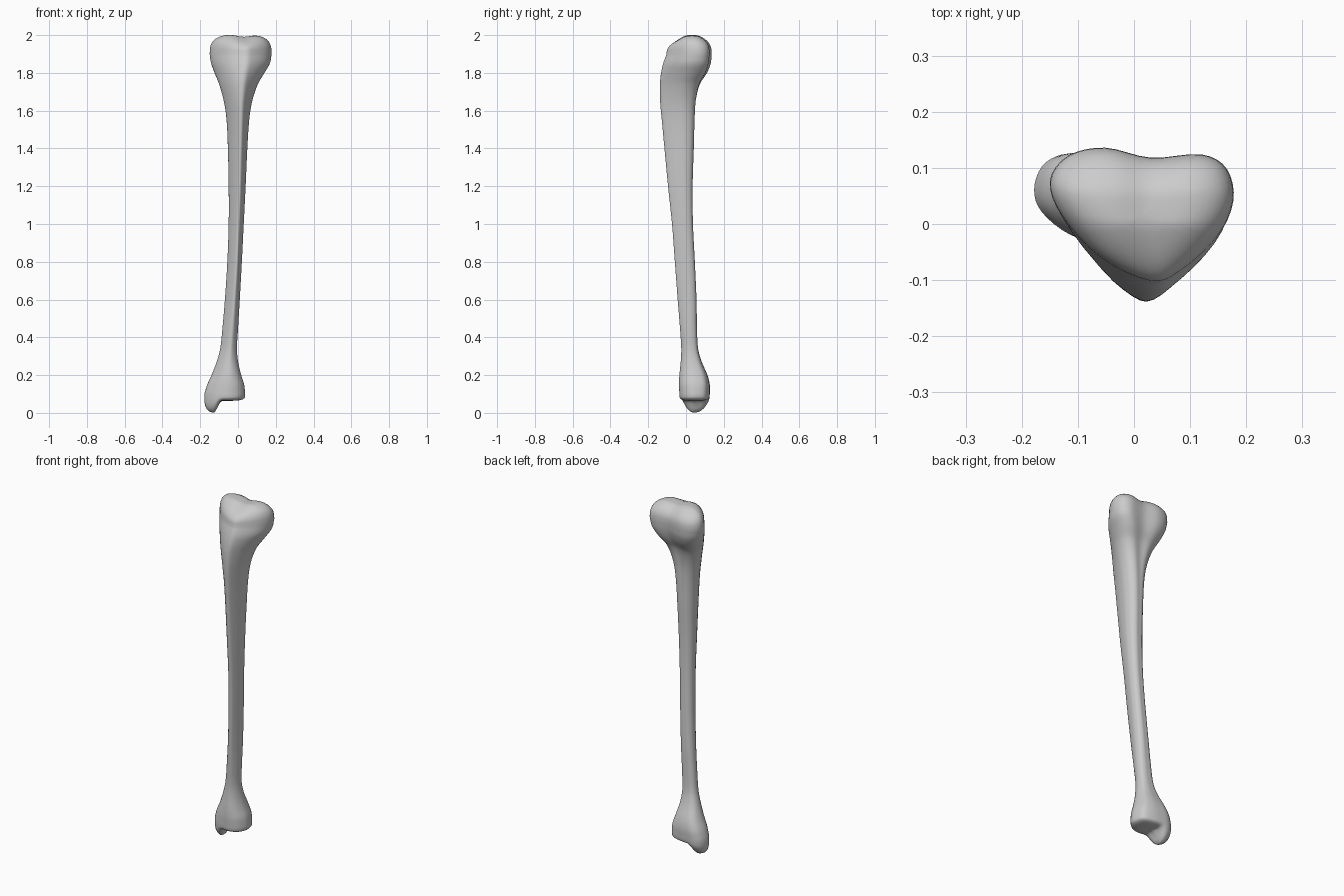
import bpy, bmesh, math

if "Cube" in bpy.data.objects:
    bpy.data.objects.remove(bpy.data.objects["Cube"])

SIDES = 4          # subdivisions per profile point (12 points -> 48 sides)
CAP = 12           # rings in each rounded end

# Normalised cross-sections, anticlockwise from the front crest
PLATEAU = [(.1, -1), (.42, -.85), (.82, -.35), (1, .2), (.93, .68), (.65, .9),
           (.1, .85), (-.4, 1), (-.8, .88), (-1, .5), (-.87, -.02), (-.45, -.65)]
SHAFT = [(.35, -1), (.75, -.5), (.95, 0), (1, .4), (.8, .8), (.4, 1),
         (-.05, 1), (-.5, .95), (-.9, .65), (-1, .2), (-.7, -.3), (-.2, -.76)]
DISTAL = [(.2, -1), (.7, -.8), (.98, -.3), (1, .2), (.85, .7), (.4, .93),
          (-.1, 1), (-.55, .98), (-.87, .72), (-1, .2), (-.87, -.3), (-.4, -.8)]

# z, x min, x max, y min, y max, shape (0 plateau, 1 shaft, 2 distal)
STATIONS = [
    (.10, -.178, .036, -.035, .125, 2), (.15, -.163, .031, -.037, .125, 2),
    (.20, -.140, .016, -.035, .113, 1.9), (.27, -.113, .000, -.028, .083, 1.7),
    (.34, -.094, -.006, -.025, .064, 1.5), (.45, -.082, .000, -.032, .058, 1.3),
    (.60, -.069, .009, -.044, .055, 1.1), (.80, -.056, .020, -.059, .046, 1),
    (1.0, -.049, .030, -.074, .036, 1), (1.2, -.049, .040, -.095, .034, 1),
    (1.4, -.053, .049, -.114, .040, 1), (1.55, -.060, .059, -.128, .045, .9),
    (1.65, -.075, .075, -.137, .053, .7), (1.74, -.100, .105, -.138, .075, .4),
    (1.80, -.124, .140, -.132, .112, .15), (1.85, -.142, .168, -.120, .131, 0),
    (1.90, -.150, .177, -.102, .136, 0)]


def smooth_loop(pts):
    out = []
    n = len(pts)
    for i in range(n):
        a, b, c, d = (pts[(i + k) % n] for k in (-1, 0, 1, 2))
        for j in range(SIDES):
            t = j / SIDES
            out.append(tuple(.5 * (2*q + (r-p)*t + (2*p-5*q+4*r-s)*t*t + (3*q-p-3*r+s)*t**3)
                             for p, q, r, s in zip(a, b, c, d)))
    return out


LOOPS = [smooth_loop(p) for p in (PLATEAU, SHAFT, DISTAL)]


def station(z):
    """Hermite interpolation of the station table at height z."""
    S = STATIONS
    i = max(k for k in range(len(S) - 1) if S[k][0] <= z + 1e-9)
    h = S[i+1][0] - S[i][0]
    t = (z - S[i][0]) / h

    def slope(k, c):
        lo, hi = max(k - 1, 0), min(k + 1, len(S) - 1)
        return (S[hi][c] - S[lo][c]) / (S[hi][0] - S[lo][0])
    return [S[i][c]*(2*t**3-3*t*t+1) + S[i+1][c]*(3*t*t-2*t**3)
            + h*slope(i, c)*(t**3-2*t*t+t) + h*slope(i+1, c)*(t**3-t*t)
            for c in range(1, 6)]


def section(z):
    x0, x1, y0, y1, k = station(z)
    k = min(max(k, 0), 2)
    a = min(int(k), 1)
    f = k - a
    return [((x0+x1)/2 + (x1-x0)/2*(p[0]*(1-f)+q[0]*f),
             (y0+y1)/2 + (y1-y0)/2*(p[1]*(1-f)+q[1]*f))
            for p, q in zip(LOOPS[a], LOOPS[a+1])]


def top_surface(x, y):
    dip = .013 * math.exp(-((x - .03) / .05) ** 2)
    return 2.004 - dip - .35 * max(0, -y) - .3 * max(0, y - .06)


def bottom_surface(x, y):
    t = min(max((-.085 - x) / .045, 0), 1)
    t = t * t * (3 - 2 * t) * max(0, 1 - ((y - .045) / .09) ** 2)
    return .064 - .066 * t


def cap(z, surface, power):
    """Rings that close an end onto a sculpted surface."""
    base = section(z)
    x0, x1, y0, y1, _ = station(z)
    cx, cy = (x0 + x1) / 2, (y0 + y1) / 2
    rings = []
    for i in range(1, CAP + 1):
        s = max(math.cos(math.pi / 2 * i / CAP), .02)
        f = (1 - s ** power) ** (1 / power)
        ring = []
        for x, y in base:
            px, py = cx + (x - cx) * s, cy + (y - cy) * s
            ring.append((px, py, max(0, z + (surface(px, py) - z) * f)))
        rings.append(ring)
    return rings


# Stack of rings: underside, shaft, plateau
rings = cap(.10, bottom_surface, 4)[::-1]
for i in range(len(STATIONS) - 1):
    za, zb = STATIONS[i][0], STATIONS[i+1][0]
    for j in range(4):
        z = za + (zb - za) * j / 4
        rings.append([(x, y, z) for x, y in section(z)])
rings.append([(x, y, 1.90) for x, y in section(1.90)])
rings += cap(1.90, top_surface, 3)

# Shin bone
bm = bmesh.new()
loops = [[bm.verts.new(p) for p in r] for r in rings]
n = len(loops[0])
for a, b in zip(loops, loops[1:]):
    for i in range(n):
        bm.faces.new((a[i], a[(i+1) % n], b[(i+1) % n], b[i]))
bm.faces.new(loops[0][::-1])
bm.faces.new(loops[-1])
bmesh.ops.recalc_face_normals(bm, faces=bm.faces)
for f in bm.faces:
    f.smooth = True
mesh = bpy.data.meshes.new("shin_bone")
bm.to_mesh(mesh)
bm.free()
bone = bpy.data.objects.new("shin_bone", mesh)
bpy.context.collection.objects.link(bone)
